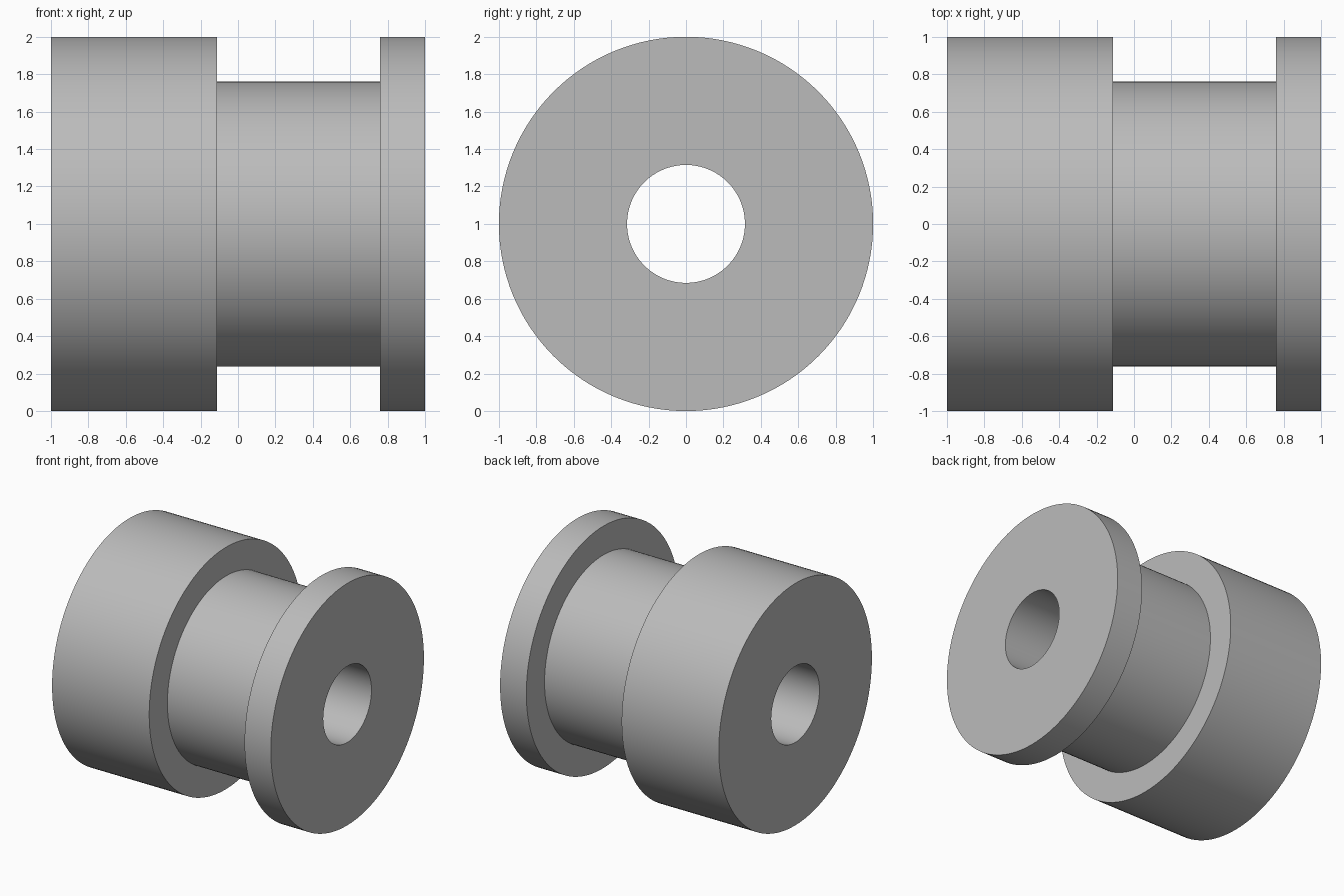
import bpy
import bmesh
from math import pi, radians
from mathutils import Vector

cube = bpy.data.objects.get("Cube")
if cube:
    bpy.data.objects.remove(cube, do_unlink=True)

SEGMENTS = 128
AXIS_HEIGHT = 1.0
BORE, NECK, RIM = 0.315, 0.762, 1.0
NECK_START, NECK_END = -0.112, 0.76

# Plain grey metal
grey = bpy.data.materials.new("grey_metal")
grey.use_nodes = True
color = (0.5, 0.5, 0.5, 1.0)
grey.diffuse_color = color
grey.node_tree.nodes["Principled BSDF"].inputs["Base Color"].default_value = color

# Closed half section: wide drum, narrow neck, thin flange and through bore
profile = [
    (-1, BORE), (-1, RIM), (NECK_START, RIM), (NECK_START, NECK),
    (NECK_END, NECK), (NECK_END, RIM), (1, RIM), (1, BORE),
]

# Revolve the section around the x axis
bm = bmesh.new()
verts = [bm.verts.new((x, 0, AXIS_HEIGHT + r)) for x, r in profile]
edges = [bm.edges.new((v, verts[(i + 1) % len(verts)])) for i, v in enumerate(verts)]
bmesh.ops.spin(bm, geom=verts + edges, cent=Vector((0, 0, AXIS_HEIGHT)),
               axis=Vector((1, 0, 0)), angle=2 * pi, steps=SEGMENTS)
bmesh.ops.remove_doubles(bm, verts=bm.verts[:], dist=0.0001)
bmesh.ops.recalc_face_normals(bm, faces=bm.faces[:])

mesh = bpy.data.meshes.new("flanged_bushing")
bm.to_mesh(mesh)
bm.free()
mesh.materials.append(grey)
bushing = bpy.data.objects.new("flanged_bushing", mesh)
bpy.context.collection.objects.link(bushing)

# Smooth curved walls with crisp rims
bpy.ops.object.select_all(action="DESELECT")
bushing.select_set(True)
bpy.context.view_layer.objects.active = bushing
bpy.ops.object.shade_smooth_by_angle(angle=radians(30))
